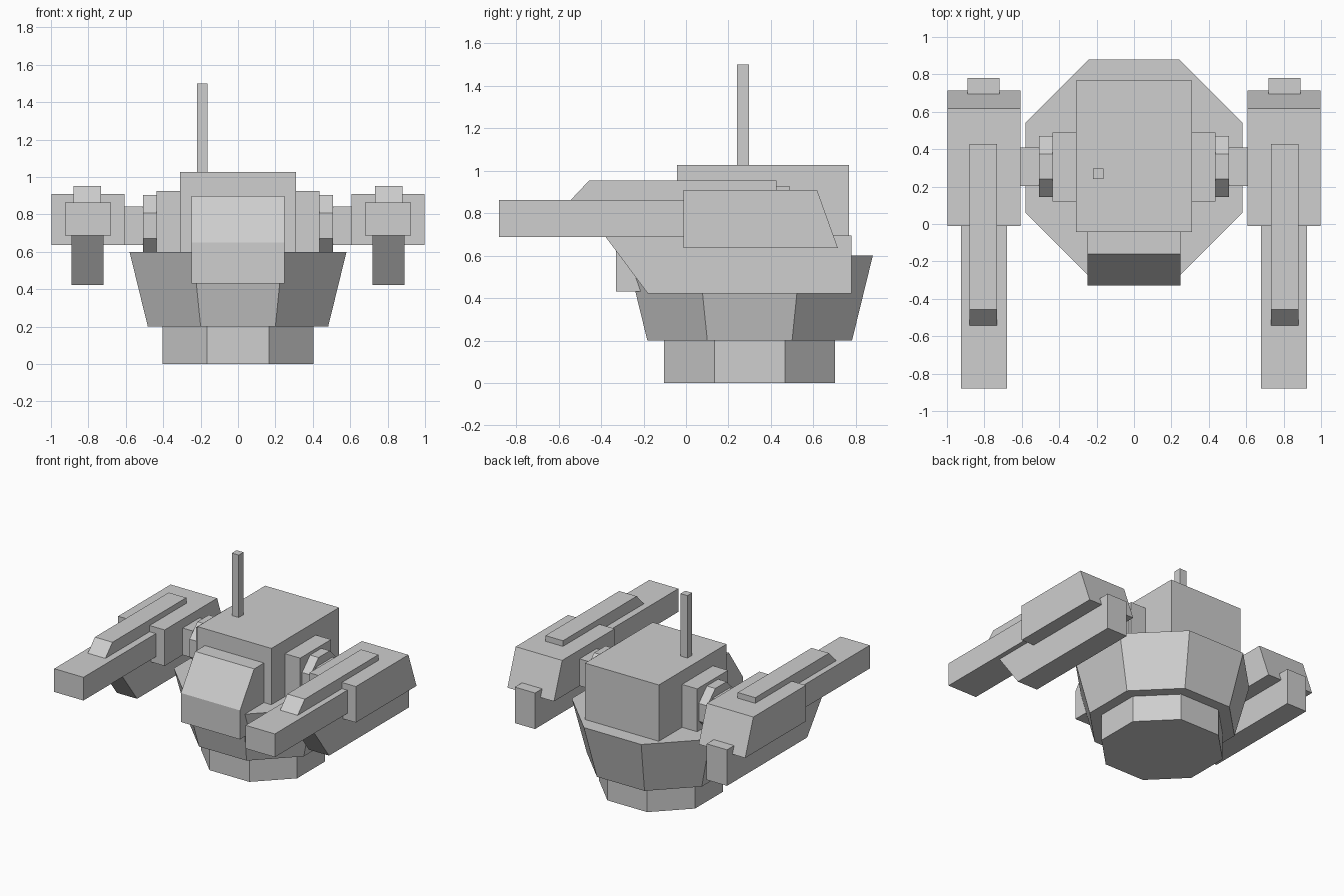
import bpy, bmesh, math

cube = bpy.data.objects.get("Cube")
if cube:
    bpy.data.objects.remove(cube, do_unlink=True)

grey = bpy.data.materials.new("plain_grey")
grey.use_nodes = True
COLOUR = (0.62, 0.62, 0.62, 1.0)
grey.diffuse_color = COLOUR
grey.node_tree.nodes["Principled BSDF"].inputs["Base Color"].default_value = COLOUR


def loft(name, lower, upper):
    """Solid between two matching rings of points."""
    bm = bmesh.new()
    a = [bm.verts.new(p) for p in lower]
    b = [bm.verts.new(p) for p in upper]
    bm.faces.new(a[::-1])
    bm.faces.new(b)
    n = len(a)
    for i in range(n):
        j = (i + 1) % n
        bm.faces.new((a[i], a[j], b[j], b[i]))
    bmesh.ops.recalc_face_normals(bm, faces=bm.faces)
    mesh = bpy.data.meshes.new(name)
    bm.to_mesh(mesh)
    bm.free()
    mesh.materials.append(grey)
    ob = bpy.data.objects.new(name, mesh)
    bpy.context.collection.objects.link(ob)
    return ob


def side_profile(name, x0, x1, yz):
    """Extrude a (y, z) outline across x."""
    return loft(name, [(x0, y, z) for y, z in yz], [(x1, y, z) for y, z in yz])


def box(name, x0, x1, y0, y1, z0, z1):
    return side_profile(name, x0, x1, [(y0, z0), (y1, z0), (y1, z1), (y0, z1)])


def octagon(apothem, cu, cv):
    """Regular octagon with flats on the axes."""
    r = apothem / math.cos(math.pi / 8)
    return [(cu + r * math.cos(math.pi / 8 + k * math.pi / 4),
             cv + r * math.sin(math.pi / 8 + k * math.pi / 4)) for k in range(8)]


def ring(apothem, z):
    return [(x, y, z) for x, y in octagon(apothem, 0, 0.30)]


# Octagonal base and flared hull
loft("base", ring(0.403, 0.0), ring(0.403, 0.2))
loft("hull", ring(0.482, 0.2), ring(0.58, 0.6))

# Head, sloped front visor and antenna
box("head", -0.31, 0.31, -0.043, 0.768, 0.55, 1.027)
side_profile("visor", -0.248, 0.248,
             [(-0.04, 0.43), (-0.33, 0.43), (-0.33, 0.65), (-0.16, 0.9), (-0.04, 0.9)])
box("antenna", -0.22, -0.162, 0.24, 0.297, 1.0, 1.5)

# Shoulders and weapon arms on both sides
for side, s in (("left", 1), ("right", -1)):
    box(side + "_shoulder_block", s * 0.30, s * 0.437, 0.12, 0.49, 0.555, 0.925)
    side_profile(side + "_shoulder_disc", s * 0.43, s * 0.508, octagon(0.163, 0.307, 0.74))
    box(side + "_axle", s * 0.50, s * 0.62, 0.204, 0.408, 0.638, 0.842)
    side_profile(side + "_arm_housing", s * 0.607, s * 0.997,
                 [(-0.012, 0.637), (0.715, 0.637), (0.617, 0.91), (-0.012, 0.91)])
    box(side + "_upper_barrel", s * 0.68, s * 0.925, -0.88, 0.05, 0.687, 0.863)
    side_profile(side + "_top_rail", s * 0.733, s * 0.88,
                 [(-0.545, 0.86), (0.427, 0.86), (0.427, 0.953), (-0.457, 0.953)])
    side_profile(side + "_lower_barrel", s * 0.72, s * 0.89,
                 [(-0.38, 0.69), (-0.18, 0.422), (0.78, 0.422), (0.78, 0.695)])
